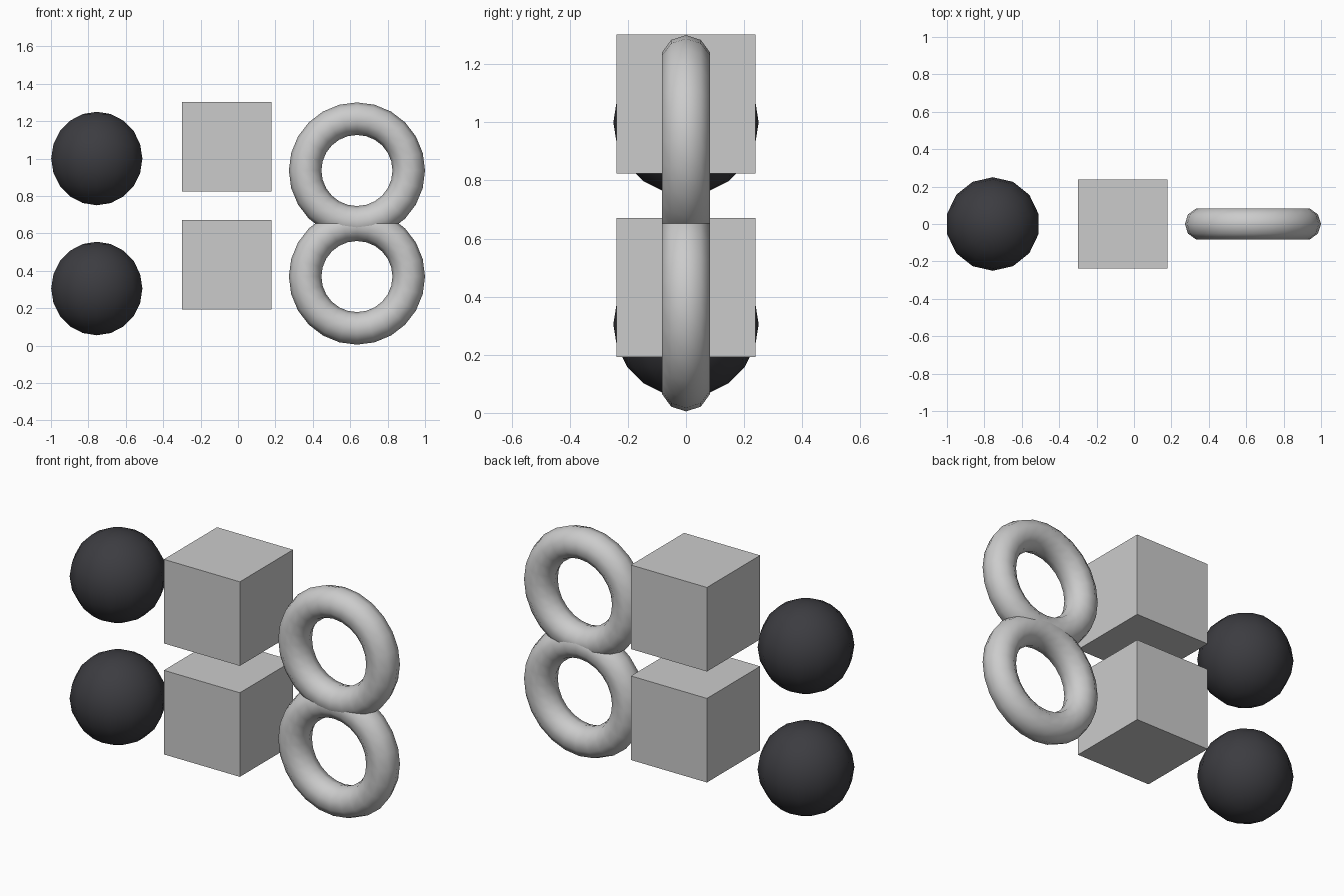
import bpy
from math import pi

if "Cube" in bpy.data.objects:
    bpy.data.objects.remove(bpy.data.objects["Cube"])

dark = bpy.data.materials.new("dark_grey")
dark.diffuse_color = (0.045, 0.045, 0.052, 1)
dark.use_nodes = True
dark.node_tree.nodes["Principled BSDF"].inputs["Base Color"].default_value = dark.diffuse_color


def smooth(ob):
    for p in ob.data.polygons:
        p.use_smooth = True


# Left column: dark balls
def ball(name, z):
    bpy.ops.mesh.primitive_uv_sphere_add(segments=14, ring_count=10, radius=0.25,
                                         location=(-0.755, 0, z), rotation=(0, 0, pi / 2))
    ob = bpy.context.object
    ob.name = name
    # put a vertex column on the y axis, flats on the x axis
    ys = max(abs(v.co.y) for v in ob.data.vertices)
    xs = max(abs(v.co.x) for v in ob.data.vertices)
    ob.rotation_euler.z = 0 if ys > xs else pi / 2
    smooth(ob)
    ob.data.materials.append(dark)


# Middle column: plain cubes
def cube(name, z):
    bpy.ops.mesh.primitive_cube_add(size=0.478, location=(-0.06, 0, z))
    bpy.context.object.name = name


# Right column: upright rings that overlap
def ring(name, z):
    bpy.ops.mesh.primitive_torus_add(major_segments=24, minor_segments=10,
                                     major_radius=0.277, minor_radius=0.087,
                                     location=(0.636, 0, z), rotation=(pi / 2, 0, 0))
    ob = bpy.context.object
    ob.name = name
    smooth(ob)


for tag, zb, zc, zr in (("lower", 0.305, 0.432, 0.369), ("upper", 1.0, 1.063, 0.936)):
    ball(tag + "_ball", zb)
    cube(tag + "_cube", zc)
    ring(tag + "_ring", zr)
